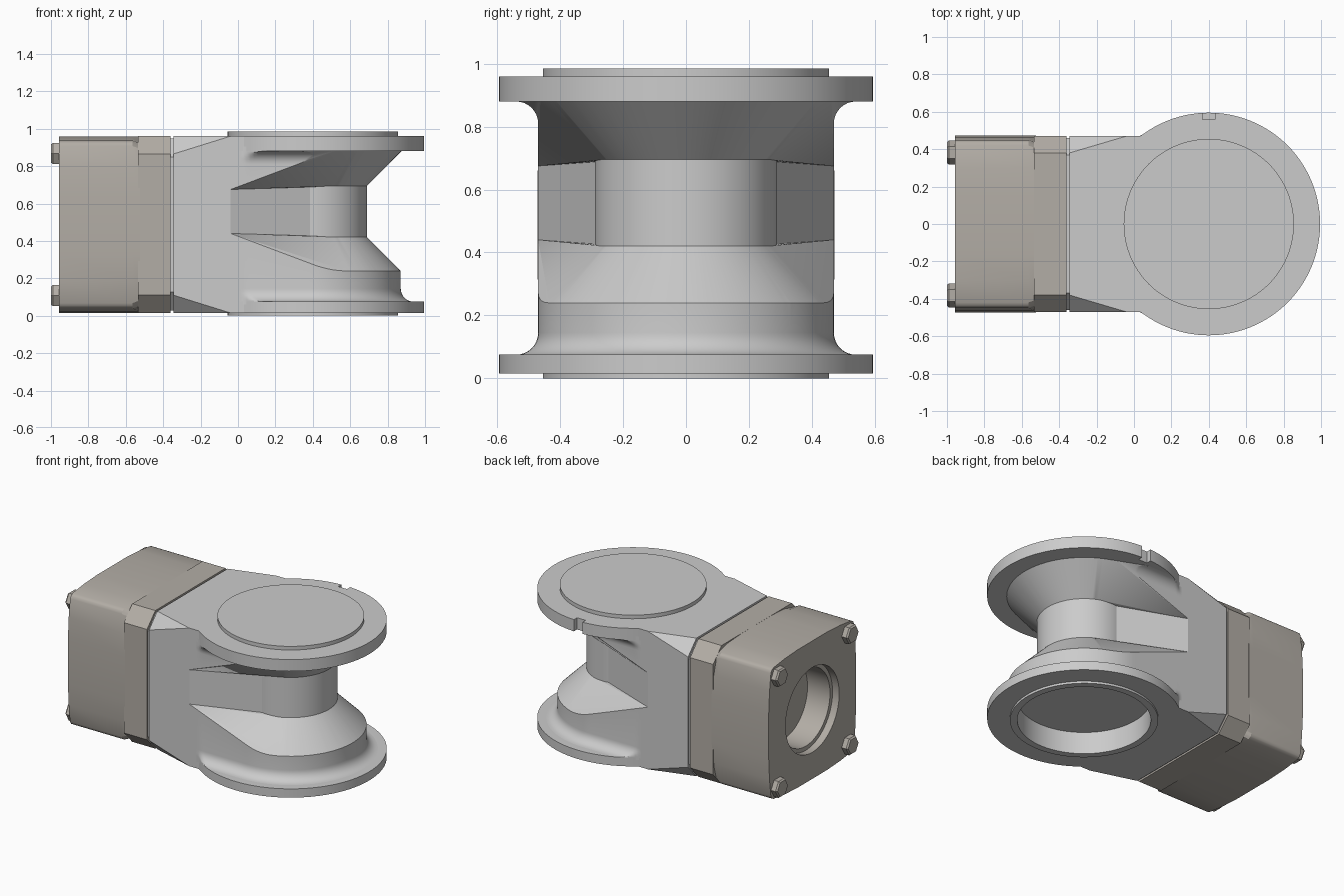
import bpy, bmesh
from math import sin, cos, pi, sqrt
from mathutils import Vector

if "Cube" in bpy.data.objects:
    bpy.data.objects.remove(bpy.data.objects["Cube"])

CX = 0.4            # axis of the round output flanges
ZC, H = 0.4875, 0.4725   # block centre height and half height
brown = bpy.data.materials.new("adapter_paint")
brown.diffuse_color = (0.45, 0.42, 0.38, 1)
brown.use_nodes = True
brown.node_tree.nodes["Principled BSDF"].inputs["Base Color"].default_value = brown.diffuse_color


def finish(name, bm, mat=None):
    bmesh.ops.recalc_face_normals(bm, faces=bm.faces[:])
    me = bpy.data.meshes.new(name)
    bm.to_mesh(me)
    bm.free()
    ob = bpy.data.objects.new(name, me)
    bpy.context.collection.objects.link(ob)
    if mat:
        me.materials.append(mat)
    return ob


def hull(name, pts, mat=None):
    bm = bmesh.new()
    for p in pts:
        bm.verts.new(p)
    r = bmesh.ops.convex_hull(bm, input=bm.verts[:])
    junk = {g for g in r["geom_interior"] + r["geom_unused"] if isinstance(g, bmesh.types.BMVert)}
    bmesh.ops.delete(bm, geom=list(junk), context='VERTS')
    bmesh.ops.dissolve_limit(bm, angle_limit=0.005, verts=bm.verts[:], edges=bm.edges[:])
    return finish(name, bm, mat)


def loft(name, rings, mat=None):
    bm = bmesh.new()
    vs = [[bm.verts.new(p) for p in ring] for ring in rings]
    n = len(vs[0])
    for a, b in zip(vs, vs[1:]):
        for i in range(n):
            j = (i + 1) % n
            bm.faces.new((a[i], a[j], b[j], b[i]))
    bm.faces.new(vs[0])
    bm.faces.new(vs[-1])
    return finish(name, bm, mat)


def circle(r, z, n=96):
    return [(CX + r * cos(2 * pi * i / n), r * sin(2 * pi * i / n), z) for i in range(n)]


def circle_x(r, x, n=64, y=0, z=ZC):
    return [(x, y + r * cos(2 * pi * i / n), z + r * sin(2 * pi * i / n)) for i in range(n)]


def boolean(ob, cutter, op):
    m = ob.modifiers.new("cut", 'BOOLEAN')
    m.operation, m.object, m.solver = op, cutter, 'EXACT'
    bpy.context.view_layer.objects.active = ob
    bpy.ops.object.modifier_apply(modifier=m.name)


def remove(ob):
    bpy.data.objects.remove(ob, do_unlink=True)


def outline(r, z, x0):
    """Block-width sides running into a round end of radius r."""
    side = []
    for i in range(24):
        x = x0 + (CX - x0) * i / 24
        disc = sqrt(max(0, 0.595 ** 2 - (x - CX) ** 2))
        side.append((x, min(r, max(0.47, disc))))
    arc = [(CX + r * sin(pi * i / 64), r * cos(pi * i / 64)) for i in range(65)]
    pts = side + arc + [(x, -y) for x, y in reversed(side)]
    return [(x, y, z) for x, y in pts]


def chamfered(x):
    return [(x, sy * y, ZC + sz * z) for sy in (1, -1) for sz in (1, -1)
            for y, z in ((0.47, H - 0.095), (0.38, H))]


# housing block with chamfered corners that run out to square
END = -0.04
hull("housing_block", chamfered(-0.345) + chamfered(-0.11) +
     [(END, sy * 0.47, ZC + sz * H) for sy in (1, -1) for sz in (1, -1)])
hull("seam_spacer", [(x, sy * 0.46, ZC + sz * z) for x in (-0.37, -0.33)
                     for sy in (1, -1) for sz in (1, -1) for z in (0.36,)] +
     [(x, sy * 0.37, ZC + sz * 0.46) for x in (-0.37, -0.33) for sy in (1, -1) for sz in (1, -1)])

# flanges and pilots
top_flange = loft("top_flange", [outline(0.595, z, END) for z in (0.88, 0.96)])
bottom_flange = loft("bottom_flange", [outline(0.595, z, END) for z in (0.015, 0.075)])
loft("top_pilot", [circle(0.455, z) for z in (0.95, 0.985)])
bottom_pilot = loft("bottom_pilot", [circle(0.455, z) for z in (0.0, 0.03)])

# notch in the rim of the top flange
notch = hull("notch_cutter", [(x, y, z) for x in (0.367, 0.433) for y in (0.56, 0.7) for z in (0.8, 1.1)])
boolean(top_flange, notch, 'DIFFERENCE')
remove(notch)

# column with fillets to both flanges
F = 0.07
prof = [(0.47 + F, 0.05)]
for i in range(9):
    a = pi / 2 * i / 8
    prof.append((0.47 + F - F * sin(a), 0.075 + F - F * cos(a)))
prof += [(r, 0.955 - z) for r, z in reversed(prof)]
column = loft("column_cutter", [outline(r, z, -0.07) for r, z in prof])

# conical shoulders blending tangentially into the block
cone = circle(0.65, 0.06) + circle(0.29, 0.42)
for s in (1, -1):
    cone += [(END, s * 0.47, 0.44), (END, s * 0.88, 0.06)]
lower = hull("lower_shoulder", cone)
upper = hull("upper_shoulder", [(x, y, 1.115 - z) for x, y, z in cone])
for ob in (lower, upper):
    boolean(ob, column, 'INTERSECT')
remove(column)

# neck and tapered web
loft("neck", [circle(0.29, z) for z in (0.38, 0.735)])
hull("neck_web", [(x, s * y, z) for x, y in ((END, 0.47), (0.4, 0.283)) for s in (1, -1) for z in (0.41, 0.705)])

# output bore from below
bore = loft("bore_cutter", [circle(0.41, z) for z in (-0.1, 0.15)])
for ob in (bottom_flange, bottom_pilot, lower):
    boolean(ob, bore, 'DIFFERENCE')
remove(bore)

# adapter: chamfered front collar and bowed-square rear body
hull("adapter_collar", chamfered(-0.36) + chamfered(-0.535), brown)
quarter = [(0.472, 0.16), (0.464, 0.30), (0.449, 0.42), (0.441, 0.436),
           (0.436, 0.441), (0.42, 0.449), (0.30, 0.464), (0.16, 0.472)]
bowed = []
for k in range(4):
    c, s = round(cos(k * pi / 2)), round(sin(k * pi / 2))
    bowed += [(a * c - b * s, a * s + b * c) for a, b in quarter]


def rear(x, limit):
    ring = []
    for a, b in bowed:
        f = min(1, limit / (abs(a) + abs(b)))
        ring.append((x, a * f, ZC + b * f))
    return ring


body = loft("adapter_body", [rear(-0.957, 2), rear(-0.565, 2), rear(-0.525, 0.84)], brown)

# stepped motor bore in the rear face
for r, depth in ((0.29, 0.05), (0.262, 0.22)):
    cut = loft("motor_bore_cutter", [circle_x(r, x) for x in (-1.1, -0.957 + depth)])
    boolean(body, cut, 'DIFFERENCE')
    remove(cut)

# hex bolts
for sy in (1, -1):
    for sz in (1, -1):
        at = dict(n=6, y=sy * 0.382, z=ZC + sz * 0.38)
        loft("bolt", [circle_x(r, x, **at) for r, x in ((0.065, -0.94), (0.065, -0.99), (0.056, -1.0))], brown)

# smooth curved faces, keep edges sharp
for ob in bpy.context.scene.objects:
    bpy.ops.object.select_all(action='DESELECT')
    ob.select_set(True)
    bpy.context.view_layer.objects.active = ob
    bpy.ops.object.shade_smooth_by_angle(angle=0.45)
